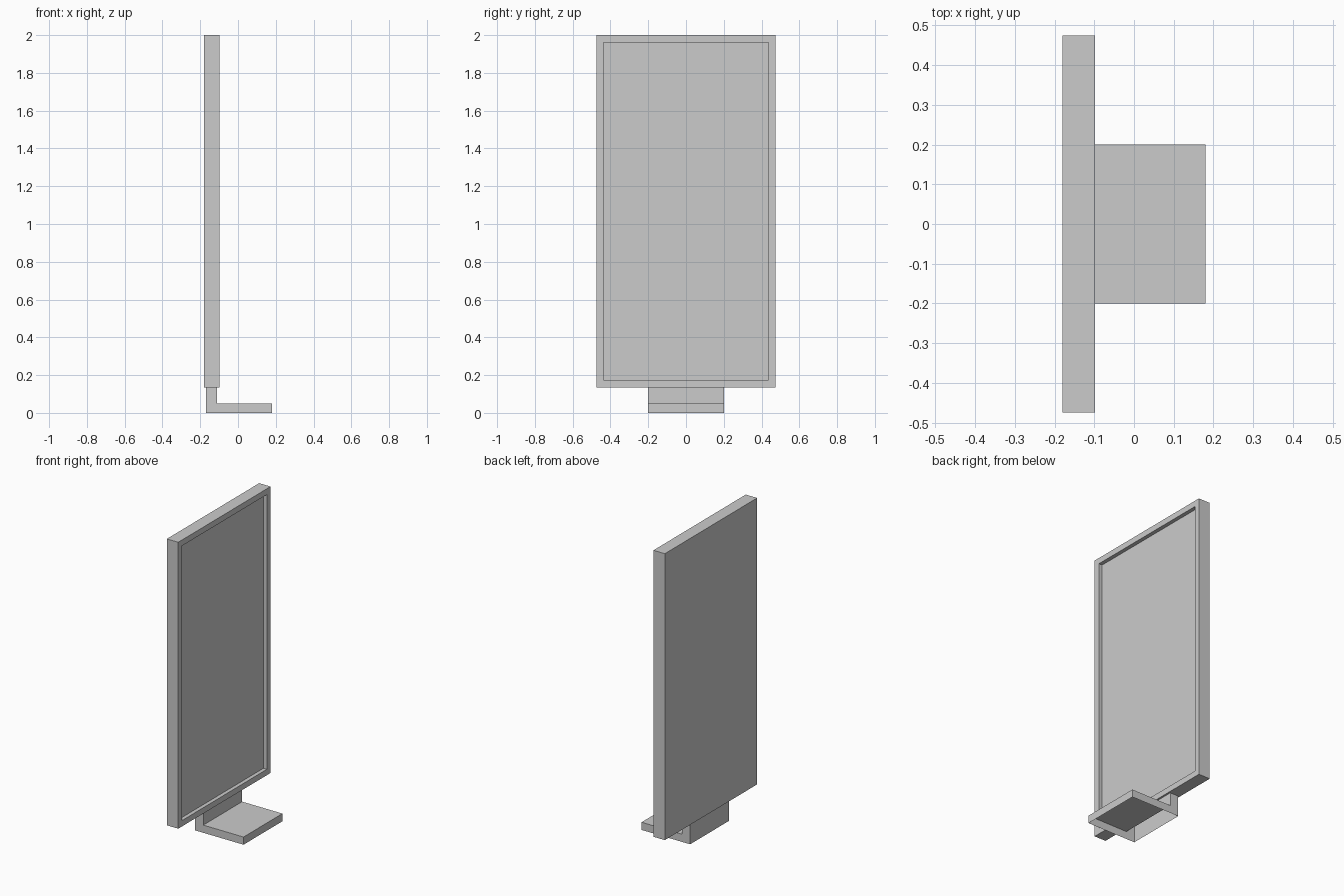
import bpy
import bmesh
from mathutils import Vector

default = bpy.data.objects.get("Cube")
if default:
    bpy.data.objects.remove(default, do_unlink=True)

grey = bpy.data.materials.new("mid grey")
grey.use_nodes = True
COLOUR = (0.6, 0.6, 0.6, 1)
grey.diffuse_color = COLOUR
grey.node_tree.nodes["Principled BSDF"].inputs["Base Color"].default_value = COLOUR


def finish(bm, name):
    mesh = bpy.data.meshes.new(name)
    bm.to_mesh(mesh)
    bm.free()
    mesh.materials.append(grey)
    obj = bpy.data.objects.new(name, mesh)
    bpy.context.collection.objects.link(obj)
    return obj


# Upright panel with a shallow recess on the +x face
X0, X1, HALF_Y, Z0, Z1 = -0.18, -0.098, 0.475, 0.135, 2.0
BORDER, DEPTH = 0.054, 0.025
bm = bmesh.new()
bmesh.ops.create_cube(bm, size=1)
bmesh.ops.scale(bm, vec=(X1 - X0, 2 * HALF_Y, Z1 - Z0), verts=bm.verts)
bmesh.ops.translate(bm, vec=((X0 + X1) / 2, 0, (Z0 + Z1) / 2), verts=bm.verts)
bm.normal_update()
screen = next(f for f in bm.faces if f.normal.x > 0.9)
bmesh.ops.inset_region(bm, faces=[screen], thickness=BORDER)
walls = bmesh.ops.extrude_face_region(bm, geom=[screen])
floor = [v for v in walls["geom"] if isinstance(v, bmesh.types.BMVert)]
bmesh.ops.translate(bm, vec=(-DEPTH, 0, 0), verts=floor)
if screen.is_valid:
    bmesh.ops.delete(bm, geom=[screen], context="FACES")
bmesh.ops.recalc_face_normals(bm, faces=bm.faces)
finish(bm, "framed_panel")

# L-shaped foot: a hollow shell, open underneath
PROFILE = [(-0.17, 0), (0.18, 0), (0.18, 0.05), (-0.11, 0.05), (-0.11, Z0), (-0.17, Z0)]
bm = bmesh.new()
side = bm.faces.new([bm.verts.new((x, -0.2, z)) for x, z in PROFILE])
end = bmesh.ops.extrude_face_region(bm, geom=[side], use_keep_orig=True)
bmesh.ops.translate(bm, vec=Vector((0, 0.4, 0)),
                    verts=[v for v in end["geom"] if isinstance(v, bmesh.types.BMVert)])
bmesh.ops.recalc_face_normals(bm, faces=bm.faces)
underside = [f for f in bm.faces if all(v.co.z < 0.001 for v in f.verts)]
bmesh.ops.delete(bm, geom=underside, context="FACES")
finish(bm, "l_shaped_foot")
